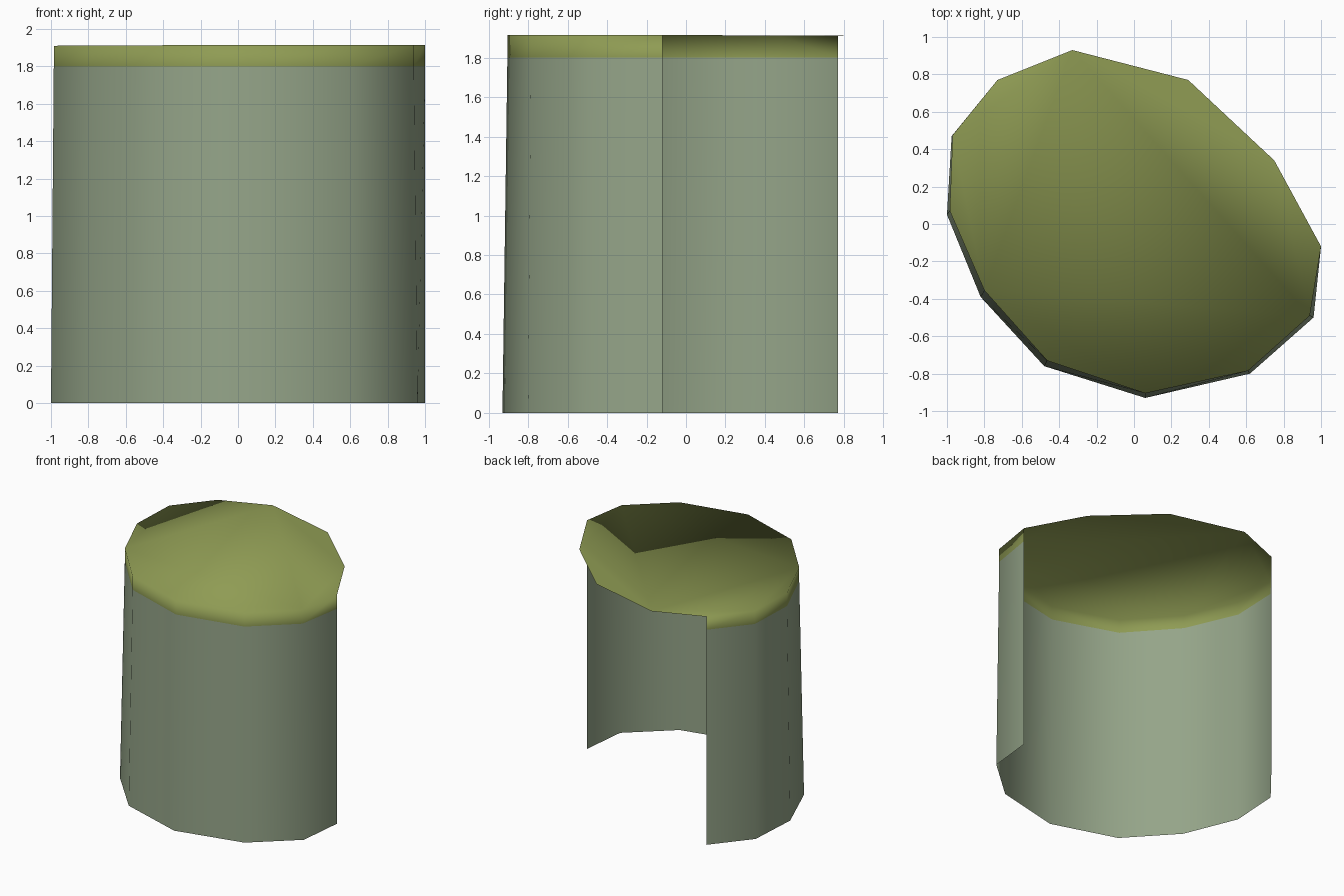
import bpy

if "Cube" in bpy.data.objects:
    bpy.data.objects.remove(bpy.data.objects["Cube"])

# Footprint, counter-clockwise: first nine points carry the wall, last three are the open side
FOOT = [(-0.73, 0.77), (-0.975, 0.47), (-1.0, 0.05), (-0.82, -0.39), (-0.48, -0.76),
        (0.06, -0.93), (0.62, -0.80), (0.96, -0.50), (1.0, -0.12)]
TOP = [(-0.73, 0.77), (-0.97, 0.475), (-0.985, 0.07), (-0.80, -0.355), (-0.465, -0.73),
       (0.06, -0.905), (0.61, -0.785), (0.94, -0.49), (1.0, -0.12)]
OPEN = [(0.75, 0.34), (0.29, 0.77), (-0.33, 0.93)]
EAVE = 1.8


def roof_z(x, y):
    return 1.912 + 0.002 * x - 0.002 * y


def material(name, rgb):
    m = bpy.data.materials.new(name)
    m.diffuse_color = (*rgb, 1)
    m.use_nodes = True
    m.node_tree.nodes["Principled BSDF"].inputs["Base Color"].default_value = m.diffuse_color
    return m


def build(name, verts, faces, mat):
    me = bpy.data.meshes.new(name)
    me.from_pydata(verts, [], faces)
    me.materials.append(mat)
    for p in me.polygons:
        p.use_smooth = True
    ob = bpy.data.objects.new(name, me)
    bpy.context.collection.objects.link(ob)
    return ob


def strip(n):
    return [(i, i + 1, n + i + 1, n + i) for i in range(n - 1)]


n = len(FOOT)
grey_green = material("grey_green", (0.30, 0.375, 0.25))
olive = material("olive", (0.275, 0.33, 0.088))

# Curved wall, open at the back right
build("curved_wall", [(x, y, 0) for x, y in FOOT] + [(x, y, EAVE) for x, y in TOP],
      strip(n), grey_green)

# Roof: rim above the wall plus the flat cover over the whole footprint
verts = [(x, y, EAVE) for x, y in TOP] + [(x, y, roof_z(x, y)) for x, y in TOP + OPEN]
build("roof_cover", verts, strip(n) + [tuple(range(n, 2 * n + len(OPEN)))], olive)
